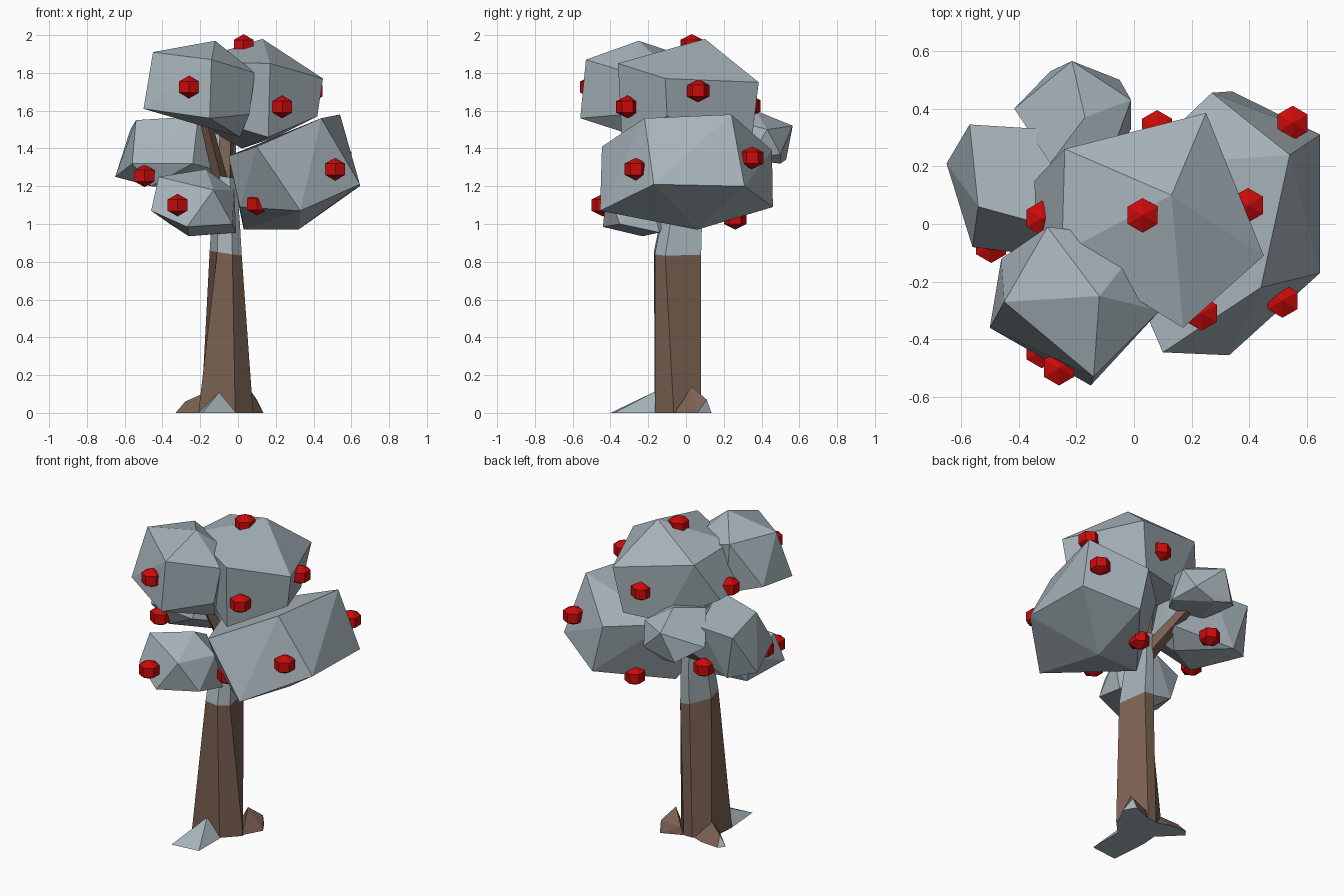
import bpy, bmesh
from math import cos, sin, radians
from mathutils import Vector

cube = bpy.data.objects.get("Cube")
if cube:
    bpy.data.objects.remove(cube, do_unlink=True)


def make_material(name, colour):
    mat = bpy.data.materials.new(name)
    mat.use_nodes = True
    mat.diffuse_color = (*colour, 1)
    mat.node_tree.nodes["Principled BSDF"].inputs["Base Color"].default_value = (*colour, 1)
    return mat


grey = make_material("pale blue grey", (.38, .45, .49))
brown = make_material("bark brown", (.2, .12, .085))
red = make_material("fruit red", (.6, .003, .003))


def finish(name, bm, materials, pick):
    """Turn a bmesh into a named, flat-shaded object coloured by a face rule."""
    bmesh.ops.recalc_face_normals(bm, faces=bm.faces)
    bm.normal_update()
    for face in bm.faces:
        face.material_index = pick(face)
    mesh = bpy.data.meshes.new(name)
    bm.to_mesh(mesh)
    bm.free()
    for mat in materials:
        mesh.materials.append(mat)
    obj = bpy.data.objects.new(name, mesh)
    bpy.context.collection.objects.link(obj)
    return obj


def plain(face):
    return 0


def underside(face):
    return int(face.normal.z < -.9)


def underside_or_tip(face):
    """Pale faces: the sole and the small end facet of a root."""
    n = face.normal
    return int(n.z < -.9 or (abs(n.x) > .45 and n.y > .15))


def faceted_lump(name, materials, *corners, pick=plain):
    """Convex faceted solid wrapped around a few corner points."""
    bm = bmesh.new()
    for corner in corners:
        bm.verts.new(corner)
    hull = bmesh.ops.convex_hull(bm, input=bm.verts)
    spare = {v for v in hull["geom_interior"] if isinstance(v, bmesh.types.BMVert)}
    bmesh.ops.delete(bm, geom=list(spare), context="VERTS")
    bmesh.ops.dissolve_limit(bm, angle_limit=.12, verts=bm.verts, edges=bm.edges)
    return finish(name, bm, materials, pick)


def loft(name, rings, materials, pick=plain):
    """Skin a stack of equally sized rings and cap both ends."""
    bm = bmesh.new()
    loops = [[bm.verts.new(p) for p in ring] for ring in rings]
    count = len(loops[0])
    for low, high in zip(loops, loops[1:]):
        for i in range(count):
            j = (i + 1) % count
            bm.faces.new((low[i], low[j], high[j], high[i]))
    bm.faces.new(loops[0][::-1])
    bm.faces.new(loops[-1])
    return finish(name, bm, materials, pick)


# Trunk: irregular hexagon that leans, tapers and twists, pale above the bark
BASE = [(-.21, -.165), (-.015, -.165), (.08, -.065), (-.04, .08), (-.1, .08), (-.195, .02)]
TOP = [(-.11, -.17), (-.03, -.165), (.02, -.11), (-.015, .08), (-.08, .08), (-.15, -.04)]


def trunk_ring(outline, z, size=1, shift=0):
    middle = Vector((-.065, -.045))
    points = [middle + (Vector(p) - middle) * size for p in outline]
    return [(p.x, p.y + shift, z + .15 * (middle.x - p.x)) if z else (p.x, p.y, 0)
            for p in points]


loft("trunk",
     [trunk_ring(BASE, 0), trunk_ring(TOP, .845),
      trunk_ring(TOP, 1.02, .88, .02), trunk_ring(TOP, 1.25, .66, .04)],
     [brown, grey],
     lambda face: int(face.calc_center_median().z > .85 or underside(face)))


# Branches: tapered four-sided limbs
def branch(name, start, end, thick, thin):
    start, end = Vector(start), Vector(end)
    turn = (end - start).to_track_quat("Z", "Y")
    square = [(-1, -1), (1, -1), (1, 1), (-1, 1)]
    loft(name, [[at + turn @ Vector((u * r, v * r, 0)) for u, v in square]
                for at, r in ((start, thick), (end, thin))], [brown])


branch("front_branch", (-.08, -.02, 1.18), (-.17, -.16, 1.54), .028, .022)
branch("top_branch", (-.07, 0, 1.18), (-.06, .04, 1.5), .035, .03)
branch("back_branch", (-.08, .02, 1.14), (-.2, .32, 1.42), .035, .022)

# Roots
faceted_lump("front_root", [grey], (-.21, -.15, 0), (-.01, -.15, 0), (-.19, -.4, 0),
             (-.01, -.38, 0), (-.1, -.17, .11), (-.1, -.05, 0))
faceted_lump("left_root", [brown, grey], (-.33, .07, 0), (-.28, .06, .06), (-.19, .01, .1),
             (-.18, -.08, 0), (-.1, .07, 0), (-.3, .11, 0), (-.18, .1, 0),
             pick=underside_or_tip)
faceted_lump("right_root", [brown, grey], (.135, .06, 0), (.1, .11, .07), (.05, .03, .14),
             (.07, -.06, 0), (-.02, .08, .05), (.09, .135, 0), (-.04, .08, 0),
             pick=underside_or_tip)

# Foliage
faceted_lump("top_foliage", [grey],
             (.13, .1, 1.98), (.25, .385, 1.75), (.45, -.11, 1.77), (.17, -.36, 1.85),
             (-.25, -.1, 1.86), (-.24, .26, 1.845), (.2, .35, 1.46), (.42, -.1, 1.57),
             (.16, -.34, 1.46), (-.34, -.02, 1.61), (-.345, .15, 1.61), (-.05, .3, 1.45),
             (.02, 0, 1.4))
faceted_lump("front_upper_foliage", [grey],
             (-.12, -.25, 1.97), (-.45, -.27, 1.91), (-.14, -.53, 1.87), (.09, -.3, 1.8),
             (-.3, -.01, 1.89), (.04, -.05, 1.78), (-.5, -.36, 1.61), (-.15, -.56, 1.56),
             (.06, -.33, 1.58), (-.46, -.12, 1.62), (.01, -.25, 1.46), (-.02, -.1, 1.47),
             (-.27, -.02, 1.57))
faceted_lump("big_side_foliage", [grey],
             (.54, .24, 1.58), (.44, -.22, 1.56), (.645, .31, 1.2), (.645, -.17, 1.21),
             (.33, -.455, 1.07), (.1, -.445, 1.41), (.32, .06, .97), (.27, .455, 1.39),
             (.34, .46, 1.09), (-.05, -.1, 1.36), (0, .2, 1.38), (.01, -.2, 1.09),
             (.03, .06, .97))
faceted_lump("left_foliage", [grey],
             (-.54, .06, 1.55), (-.57, .345, 1.5), (-.65, .21, 1.25), (-.56, -.08, 1.32),
             (-.24, -.12, 1.32), (-.21, -.03, 1.57), (-.33, .33, 1.5), (-.46, -.04, 1.2),
             (-.5, .3, 1.21), (-.22, .1, 1.18), (-.12, .2, 1.27), (-.13, 0, 1.29))
faceted_lump("front_lower_foliage", [grey],
             (-.17, -.2, 1.29), (-.42, -.29, 1.25), (-.13, -.42, 1.18), (-.46, -.34, 1.07),
             (-.27, -.44, .985), (-.26, -.23, .935), (-.03, -.35, 1.0), (-.01, -.14, .955),
             (-.02, -.2, 1.18), (-.2, -.03, 1.2), (-.4, -.08, 1.16), (-.36, -.1, 1.0))
faceted_lump("back_foliage", [grey],
             (-.215, .565, 1.52), (-.01, .43, 1.5), (-.29, .53, 1.34), (-.415, .4, 1.42),
             (-.17, .37, 1.6), (-.01, .33, 1.34), (-.29, .21, 1.57), (-.19, .5, 1.32),
             (-.3, .23, 1.35), (-.08, .24, 1.55), (-.05, .5, 1.37), (-.08, .22, 1.36))

# Fruit: six-sided beads with pointed tops and bottoms
FRUIT_SPOTS = [
    (.03, .03, 1.945), (-.26, -.5, 1.725), (.235, -.31, 1.62), (.515, -.265, 1.29),
    (-.495, -.075, 1.255), (-.32, -.44, 1.1), (.1, -.25, 1.105), (.395, .065, 1.705),
    (.55, .35, 1.35), (.18, .26, 1.03), (.08, .335, 1.625), (-.32, .02, 1.64),
    (-.33, .29, 1.23)]
BEAD = [(0, 0, .06), (0, 0, -.06)] + [
    (.06 * cos(radians(a)), .06 * sin(radians(a)), z)
    for a in range(30, 390, 60) for z in (-.03, .03)]
for number, spot in enumerate(FRUIT_SPOTS, 1):
    faceted_lump(f"fruit_{number}", [red], *BEAD).location = spot
